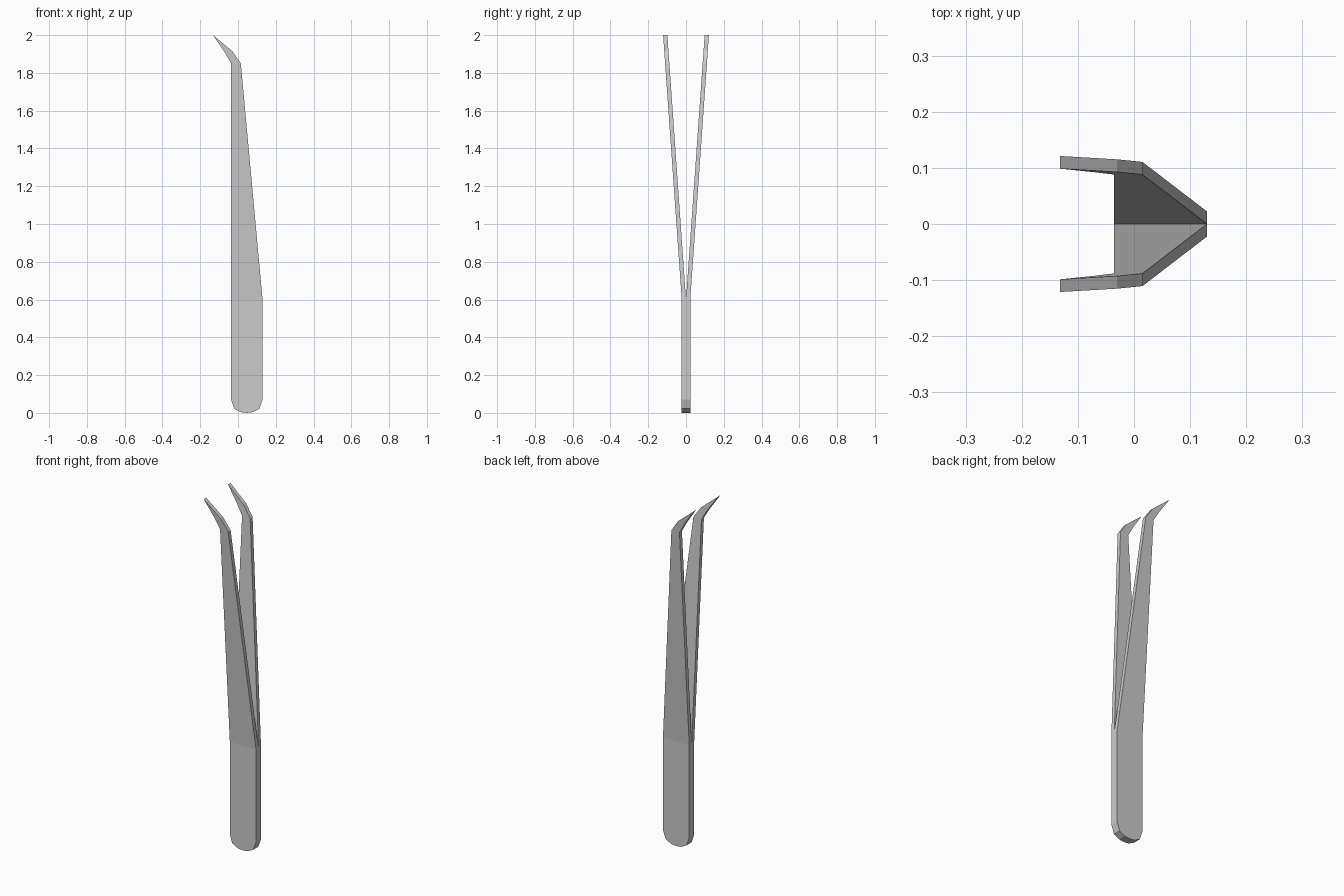
import bpy, bmesh

if "Cube" in bpy.data.objects:
    bpy.data.objects.remove(bpy.data.objects["Cube"])

THICK = 0.0225      # thickness of one leaf
FORK = 0.6          # height where the two leaves part
SPLAY = 0.0705      # sideways lean of each leaf above the fork

# Handle outline (x, z), from left fork corner round the rounded end
handle = [(-0.036, FORK), (-0.036, 0.07), (-0.02, 0.022), (0.015, 0.004),
          (0.047, 0.0), (0.078, 0.004), (0.113, 0.022), (0.13, 0.07), (0.13, FORK)]
# Left/right edges of the tapering arm and its bent claw
arm = [((-0.036, 1.85), (0.015, 1.85)), ((-0.071, 1.91), (-0.03, 1.915))]
tip = (-0.132, 2.0)

outline = handle + [r for _, r in arm] + [tip] + [l for l, _ in reversed(arm)]
n, h = len(outline), len(handle)

bm = bmesh.new()
lean = lambda z: max(0.0, z - FORK) * SPLAY
inner = [bm.verts.new((x, lean(z), z)) for x, z in outline]
outer = [bm.verts.new((x, lean(z) + THICK, z)) for x, z in outline]

# Flat faces: handle (outside only), arm, claw, point
bm.faces.new(outer[:h])
for ids in [(0, h - 1, h, n - 1), (n - 1, h, h + 1, n - 2), (n - 2, h + 1, h + 2)]:
    bm.faces.new([outer[i] for i in ids])
    bm.faces.new([inner[i] for i in reversed(ids)])

# Rim all the way round, open only along the fork line
for i in range(n):
    j = (i + 1) % n
    bm.faces.new((inner[i], inner[j], outer[j], outer[i]))

# Second leaf: mirrored across y = 0 and welded along the handle
bmesh.ops.mirror(bm, geom=bm.verts[:] + bm.edges[:] + bm.faces[:],
                 axis='Y', merge_dist=0.0001)
bmesh.ops.remove_doubles(bm, verts=bm.verts[:], dist=0.0001)
bmesh.ops.recalc_face_normals(bm, faces=bm.faces[:])

mesh = bpy.data.meshes.new("tweezers")
bm.to_mesh(mesh)
bm.free()
bpy.context.collection.objects.link(bpy.data.objects.new("tweezers", mesh))
